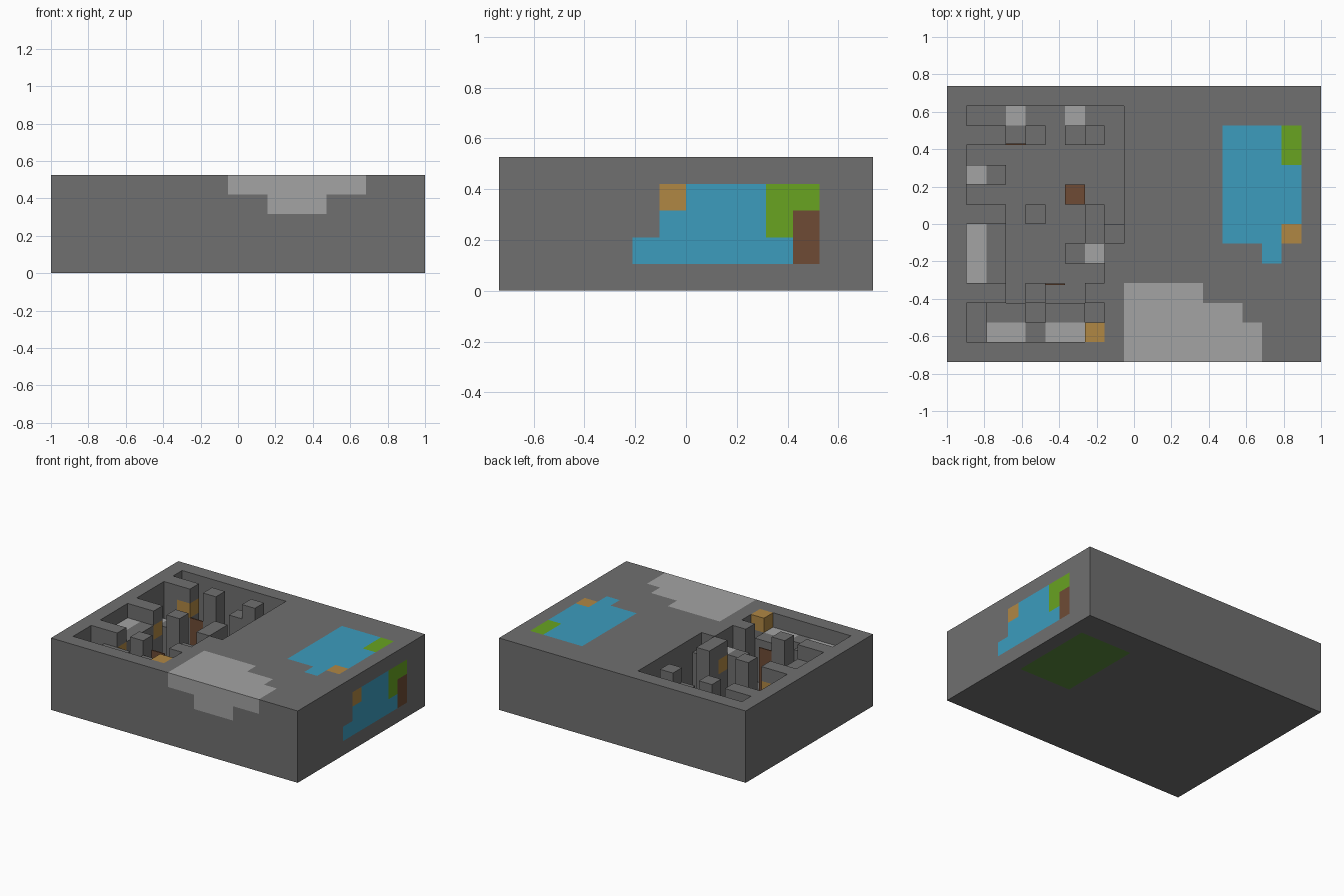
import bpy, bmesh
from mathutils import Vector

cube = bpy.data.objects.get("Cube")
if cube:
    bpy.data.objects.remove(cube, do_unlink=True)

CELLS_X, CELLS_Y, CELLS_Z = 19, 14, 5
S = 2 / CELLS_X


def rgb(r, g, b):
    def lin(c):
        c /= 255
        return c / 12.92 if c <= 0.04 else ((c + 0.055) / 1.055) ** 2.4
    return (lin(r), lin(g), lin(b), 1)


COLOURS = {
    "#": ("dark stone", rgb(112, 112, 112)),
    "S": ("light stone", rgb(163, 163, 163)),
    "B": ("water blue", rgb(60, 156, 190)),
    "G": ("leaf green", rgb(104, 163, 33)),
    "R": ("wood brown", rgb(110, 75, 53)),
    "O": ("lamp orange", rgb(176, 135, 68)),
    "M": ("moss green", rgb(92, 140, 62)),
}
SLOT = {key: n for n, key in enumerate(COLOURS)}
MATS = []
for name, col in COLOURS.values():
    m = bpy.data.materials.new(name)
    m.use_nodes = True
    m.diffuse_color = col
    m.node_tree.nodes["Principled BSDF"].inputs["Base Color"].default_value = col
    MATS.append(m)


def read_map(rows, first, last):
    """Letter map, top row first -> {(column, row): letter}."""
    return {(first + c, last - r): ch for r, line in enumerate(rows)
            for c, ch in enumerate(line) if ch != "."}


def finish(name, bm):
    bmesh.ops.remove_doubles(bm, verts=bm.verts, dist=0.0001)
    mesh = bpy.data.meshes.new(name)
    bm.to_mesh(mesh)
    bm.free()
    for m in MATS:
        mesh.materials.append(m)
    obj = bpy.data.objects.new(name, mesh)
    bpy.context.collection.objects.link(obj)
    return obj


def place(x, y, z):
    return Vector((x - CELLS_X / 2, y - CELLS_Y / 2, z)) * S


# Sunken rooms: full wall, high ledge, middle ledge, low chest, floor
LEVEL = {"#": 5, "h": 4, "m": 3, "l": 2, "f": 1}
ROOMS = read_map([
    "ffffffff",
    "##f#fh#f",
    "ffffffff",
    "mmffffff",
    "ffffflff",
    "##f#ff#f",
    "hhffff#h",
    "hhfffhh#",
    "hhfffff#",
    "##f#ff##",
    "mhhmhhm#",
    "mhhhhh##"], 1, 12)

# Flat painted areas on each side
TOP = read_map([
    "..S..S..", "", "",
    "S.......",
    ".....R..", "",
    "S.......",
    "S.....S.",
    "S.......", "", "",
    ".SS.SSO."], 1, 12)
TOP.update(read_map(["BBBG", "BBBG", "BBBB", "BBBB", "BBBB", "BBBO", "..B."], 14, 11))
TOP.update(read_map(["SSSS", "SSSSSS", "SSSSSSS", "SSSSSSS"], 9, 3))
SIDE = read_map([".OBBBGG", ".BBBBGR", "BBBBBBR"], 5, 3)
FRONT = read_map(["SSSSSSS", "..SSS.."], 9, 4)
BOTTOM = read_map(["MMMM"] * 6, 14, 11)
LAMPS = {(2, 7, 3), (2, 11, 3), (2, 3, 3), (7, 6, 3), (7, 1, 4)}


def height(x, y):
    if not (0 <= x < CELLS_X and 0 <= y < CELLS_Y):
        return 0
    return LEVEL[ROOMS.get((x, y), "#")]


def filled(x, y, z):
    return 0 <= z < height(x, y)


def paint(x, y, z, d):
    if d == (0, 0, 1):
        return TOP.get((x, y), "#")
    if d == (0, 0, -1):
        return BOTTOM.get((x, y), "#")
    if d == (1, 0, 0) and x == CELLS_X - 1:
        return SIDE.get((y, z), "#")
    if d == (0, -1, 0) and y == 0:
        return FRONT.get((x, z), "#")
    if (x, y, z) in LAMPS:
        return "O"
    return "R" if (x, y) == (6, 8) and z else "#"


# Stone block with its rooms, made from the exposed cell sides
bm = bmesh.new()
for x in range(CELLS_X):
    for y in range(CELLS_Y):
        for z in range(height(x, y)):
            for axis in range(3):
                for sign in (-1, 1):
                    d = [0, 0, 0]
                    d[axis] = sign
                    if filled(x + d[0], y + d[1], z + d[2]):
                        continue
                    n = Vector(d)
                    u = Vector([float(i == (axis + 1) % 3) for i in range(3)])
                    v = n.cross(u)
                    mid = Vector((x, y, z)) + Vector((0.5, 0.5, 0.5)) + n / 2
                    corners = [mid + (u * a + v * b) / 2
                               for a, b in ((-1, -1), (1, -1), (1, 1), (-1, 1))]
                    face = bm.faces.new([bm.verts.new(place(*p)) for p in corners])
                    face.material_index = SLOT[paint(x, y, z, tuple(d))]
finish("stone_block", bm)


# Thin wooden doors beside the pillars
def door(name, x, y, top):
    bm = bmesh.new()
    bmesh.ops.create_cube(bm, size=1)
    for vert in bm.verts:
        p = vert.co
        vert.co = place(x + 0.5 + p.x, y + p.y * 0.08, (1 + top) / 2 + p.z * (top - 1))
    for face in bm.faces:
        face.material_index = SLOT["R"]
    finish(name, bm)


door("back_door", 3, 11.05, 3)
door("front_door", 5, 3.95, 4)
